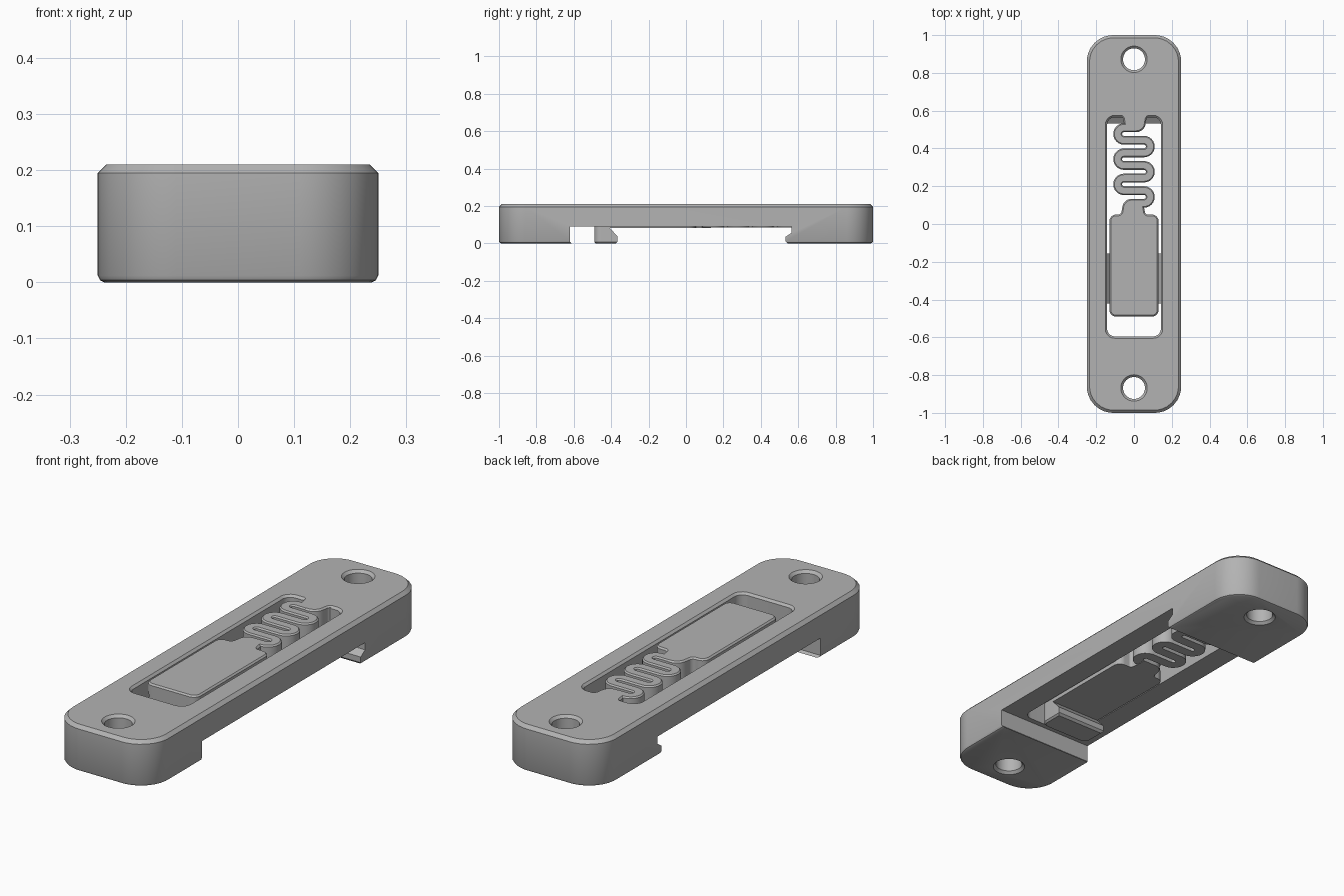
import bpy, bmesh, math
from mathutils import Vector

if "Cube" in bpy.data.objects:
    bpy.data.objects.remove(bpy.data.objects["Cube"])

grey = bpy.data.materials.new("grey_plastic")
grey.diffuse_color = (0.45, 0.45, 0.45, 1)
grey.use_nodes = True
grey.node_tree.nodes["Principled BSDF"].inputs["Base Color"].default_value = grey.diffuse_color


def finish(name, bm):
    bmesh.ops.recalc_face_normals(bm, faces=bm.faces)
    me = bpy.data.meshes.new(name)
    bm.to_mesh(me)
    bm.free()
    me.materials.append(grey)
    ob = bpy.data.objects.new(name, me)
    bpy.context.collection.objects.link(ob)
    return ob


def skin(name, rings):
    """Join matching closed rings and cap both ends."""
    bm = bmesh.new()
    vs = [[bm.verts.new(p) for p in r] for r in rings]
    n = len(vs[0])
    for a, b in zip(vs, vs[1:]):
        for i in range(n):
            bm.faces.new((a[i], a[(i + 1) % n], b[(i + 1) % n], b[i]))
    bm.faces.new(vs[0][::-1])
    bm.faces.new(vs[-1])
    return finish(name, bm)


def rounded(points, seg=8):
    """Fillet a counter-clockwise outline of (x, y, radius)."""
    out = []
    for i, (x, y, r) in enumerate(points):
        p = Vector((x, y))
        if r == 0:
            out.append(p)
            continue
        a = (Vector(points[i - 1][:2]) - p).normalized()
        b = (Vector(points[(i + 1) % len(points)][:2]) - p).normalized()
        half = a.angle(b) / 2
        c = p + (a + b).normalized() * r / math.sin(half)
        t = r / math.tan(half)
        s, e = p + a * t - c, p + b * t - c
        out += [c + s.lerp(e, k / seg).normalized() * r for k in range(seg + 1)]
    return out


def inset(loop, d):
    out = []
    for i, p in enumerate(loop):
        a = (p - loop[i - 1]).normalized()
        b = (loop[(i + 1) % len(loop)] - p).normalized()
        na, nb = Vector((-a.y, a.x)), Vector((-b.y, b.x))
        out.append(p + (na + nb) * d / (1 + na.dot(nb)))
    return out


def loft(name, loop, layers):
    """Stack an outline as (inset, z) layers."""
    return skin(name, [[(p.x, p.y, z) for p in inset(loop, d)] for d, z in layers])


def prism(name, profile, x0, x1):
    return skin(name, [[(x, y, z) for y, z in profile] for x in (x0, x1)])


def box_loop(x, y0, y1, r):
    return rounded([(-x, y0, r), (x, y0, r), (x, y1, r), (-x, y1, r)])


def cut(ob, cutter):
    m = ob.modifiers.new("cut", 'BOOLEAN')
    m.operation, m.solver, m.object = 'DIFFERENCE', 'EXACT', cutter
    bpy.context.view_layer.objects.active = ob
    bpy.ops.object.modifier_apply(modifier=m.name)
    bpy.data.objects.remove(cutter)


def smooth(ob):
    bpy.ops.object.select_all(action='DESELECT')
    ob.select_set(True)
    bpy.context.view_layer.objects.active = ob
    bpy.ops.object.shade_smooth_by_angle(angle=math.radians(30))


# Frame: rounded bar, undercut feet with a hooked lip, window, screw holes
frame = loft("frame", box_loop(0.25, -1, 1, 0.14),
             [(0.012, 0), (0.004, 0.004), (0, 0.012), (0, 0.195), (0.015, 0.21)])
cut(frame, prism("undercut", [(-0.61, -0.02), (-0.61, 0), (-0.62, 0.01), (-0.62, 0.09),
                              (0.565, 0.09), (0.565, 0.057), (0.533, 0.036),
                              (0.533, 0.01), (0.543, 0), (0.543, -0.02)], -0.4, 0.4))
cut(frame, loft("window", box_loop(0.142, -0.595, 0.565, 0.04),
                [(0, 0.07), (0, 0.2), (-0.01, 0.21), (-0.01, 0.25)]))
for y in (-0.868, 0.872):
    circle = [Vector((0.058 * math.cos(t), y + 0.058 * math.sin(t)))
              for t in (k * math.tau / 40 for k in range(40))]
    cut(frame, loft("hole", circle, [(-0.012, -0.05), (-0.012, 0), (0, 0.012),
                                     (0, 0.198), (-0.012, 0.21), (-0.012, 0.25)]))

# Slider with neck; its front end reaches down as a hooked catch
neck = [(0.06, 0.05, 0.015), (0.053, 0.09, 0), (0.053, 0.1335, 0),
        (-0.055, 0.1335, 0.05), (-0.068, 0.05, 0.02)]
slider = loft("slider", rounded([(-0.13, -0.49, 0.035), (0.13, -0.49, 0.035),
                                 (0.13, 0.05, 0.035)] + neck + [(-0.13, 0.05, 0.035)]),
              [(0.008, 0), (0, 0.008), (0, 0.203), (0.007, 0.21)])
cut(slider, prism("catch_cutter", [(-0.375, -0.02), (-0.375, 0), (-0.365, 0.01),
                                   (-0.365, 0.037), (-0.408, 0.083), (0.3, 0.083),
                                   (0.3, -0.02)], -0.3, 0.3))

# Guide ridges on the frame run in grooves along the slider
for s in (-1, 1):
    def wedge(name, tip, base, h, y0, y1):
        return skin(name, [[(s * base, y, 0.15 - h), (s * tip, y, 0.15),
                            (s * base, y, 0.15 + h)] for y in (y0, y1)])
    cut(slider, wedge("groove", 0.108, 0.15, 0.042, -0.6, 0.2))
    smooth(wedge("guide_ridge", 0.12, 0.15, 0.03, -0.42, -0.155))

# Fixed anchor: the slider neck turned half round onto the back wall
base = [(0.1, 0.05, 0)] + neck + [(-0.1, 0.05, 0), (-0.1, 0.03, 0), (0.1, 0.03, 0)]
anchor = loft("spring_anchor", rounded([(-x, 0.62 - y, r) for x, y, r in base]),
              [(0, 0.085), (0, 0.203), (0.007, 0.21)])

# Zigzag spring: a flat band swept along strands and half-turns
pitch, first, reach = 0.4 / 6, 0.11, 0.053
path = [Vector((0, first))]
for i in range(6):
    side = 1 if i % 2 == 0 else -1
    for k in range(13):
        t = -math.pi / 2 + math.pi * k / 12
        path.append(Vector((side * (reach + pitch / 2 * math.cos(t)),
                            first + pitch * (i + 0.5) + pitch / 2 * math.sin(t))))
path.append(Vector((0, first + 6 * pitch)))
w, c = 0.0235, 0.006
section = [(-w, 0.085), (w, 0.085), (w, 0.21 - c), (w - c, 0.21), (c - w, 0.21), (-w, 0.21 - c)]
rings = []
for i, p in enumerate(path):
    d = (path[min(i + 1, len(path) - 1)] - path[max(i - 1, 0)]).normalized()
    if i in (0, len(path) - 1) or (i - 1) % 13 in (0, 12):
        d = Vector((math.copysign(1, d.x), 0))
    rings.append([(p.x - d.y * u, p.y + d.x * u, z) for u, z in section])
spring = skin("zigzag_spring", rings)

for ob in (frame, slider, anchor, spring):
    smooth(ob)
